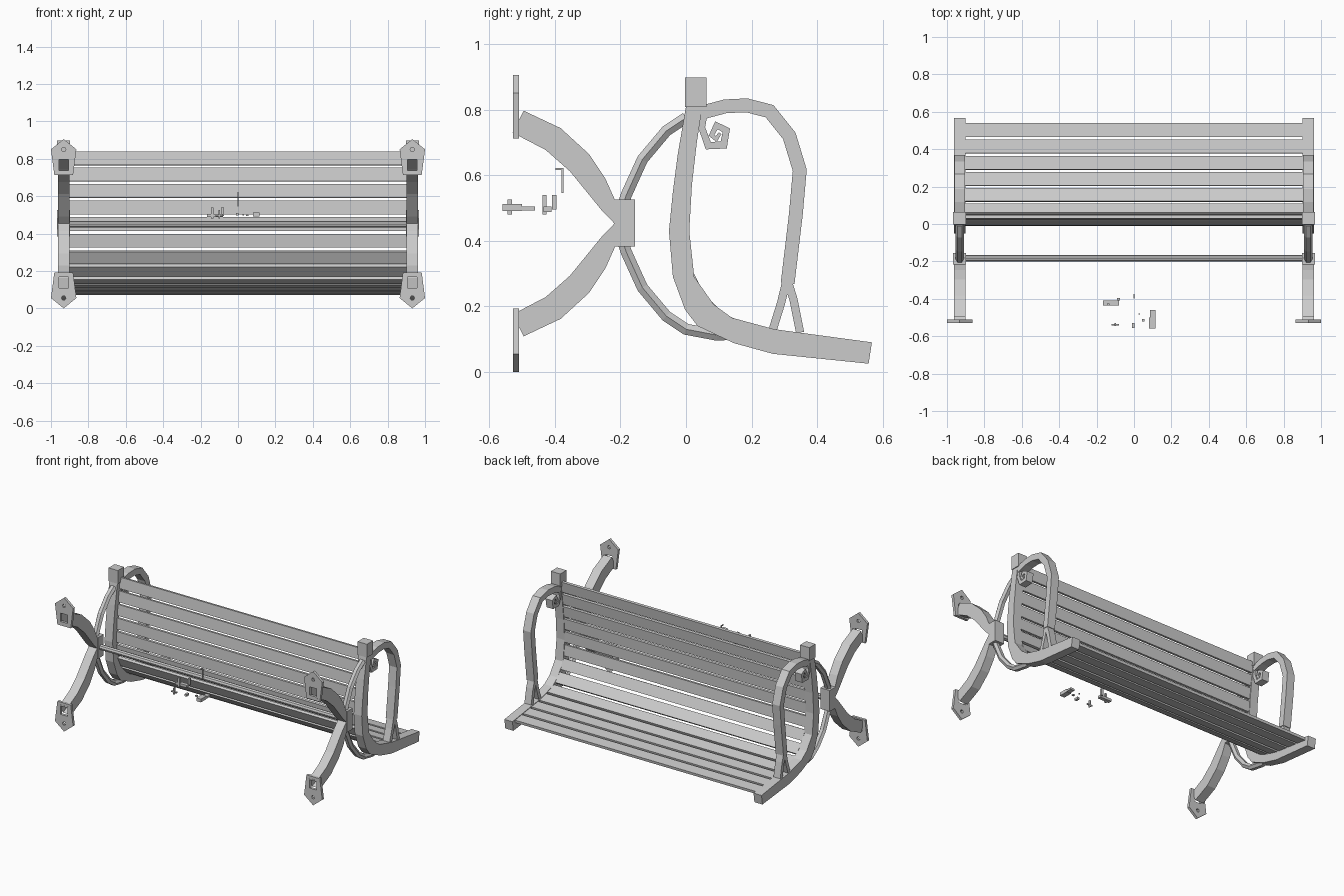
import bpy, bmesh, math
from mathutils import Vector

if "Cube" in bpy.data.objects:
    bpy.data.objects.remove(bpy.data.objects["Cube"])

XC = 0.932          # centre plane of the end frames
RECT = [(-.5, -.5), (.5, -.5), (.5, .5), (-.5, .5)]
HEX = [(-.5, -.25), (0, -.5), (.5, -.25), (.5, .25), (0, .5), (-.5, .25)]
ZM = 0.4525         # legs are symmetric about this height


def finish(name, bm, mirror=True):
    bmesh.ops.recalc_face_normals(bm, faces=bm.faces)
    me = bpy.data.meshes.new(name)
    bm.to_mesh(me)
    bm.free()
    ob = bpy.data.objects.new(name, me)
    bpy.context.collection.objects.link(ob)
    if mirror:
        ob.modifiers.new("mirror", 'MIRROR').use_mirror_merge = False
    return ob


def sweep(name, pts, widths, depth, section=RECT, start_cap=True):
    """Bar following (y, z) points at the end-frame plane."""
    p = [Vector(q) for q in pts]
    if not isinstance(widths, list):
        widths = [widths] * len(p)
    bm = bmesh.new()
    rings = []
    for i, q in enumerate(p):
        a = (q - p[i - 1]).normalized() if i else None
        b = (p[i + 1] - q).normalized() if i < len(p) - 1 else None
        t = ((a or b) + (b or a)).normalized()
        k = 1 / max(.6, t.dot(a or b))
        n = Vector((-t.y, t.x)) * widths[i] * k
        rings.append([bm.verts.new((XC + v * depth, q.x + n.x * u, q.y + n.y * u))
                      for u, v in section])
    m = len(section)
    for r, s in zip(rings, rings[1:]):
        for j in range(m):
            bm.faces.new((r[j], r[(j + 1) % m], s[(j + 1) % m], s[j]))
    if start_cap:
        bm.faces.new(rings[0])
    bm.faces.new(rings[-1])
    return finish(name, bm)


def box(name, x, y, z, mirror=True):
    bm = bmesh.new()
    bmesh.ops.create_cube(bm, size=1)
    for v in bm.verts:
        for i, r in enumerate((x, y, z)):
            v.co[i] = r[0] if v.co[i] < 0 else r[1]
    return finish(name, bm, mirror)


# side frame: one outline carrying back and seat
outer = [(0, .81), (-.025, .665), (-.04, .55), (-.052, .43), (-.04, .29), (-.003, .19),
         (.035, .14), (.145, .088), (.265, .055), (.557, .025)]
inner = [(.05, .81), (.033, .7), (.018, .57), (.01, .43), (.025, .29), (.085, .205),
         (.14, .165), (.27, .13), (.567, .09)]
bm = bmesh.new()
f = bm.faces.new([bm.verts.new((XC - .03, y, z)) for y, z in outer + inner[::-1]])
g = bmesh.ops.extrude_face_region(bm, geom=[f])['geom']
bmesh.ops.translate(bm, vec=(.06, 0, 0), verts=[v for v in g if isinstance(v, bmesh.types.BMVert)])
finish("side_frame", bm)
box("top_post", (XC - .035, XC + .035), (-.003, .063), (.808, .898))

# slats spaced by length along the frame's inner edge
path = [Vector(q) for q in [(.052, .836)] + inner[1:]]


def along(s):
    for a, b in zip(path, path[1:]):
        d = (b - a).length
        if s <= d:
            return a.lerp(b, s / d)
        s -= d
    return path[-1]


total = sum((b - a).length for a, b in zip(path, path[1:])) - .028
COUNT, GAP = 13, .015
pitch = (total + GAP) / COUNT
for i in range(COUNT):
    a, b = along(i * pitch), along(i * pitch + pitch - GAP)
    t = (b - a).normalized()
    n = Vector((t.y, -t.x))      # towards the underside
    bm = bmesh.new()
    prof = [a + n * .004, b + n * .004, b + n * .022, a + n * .022]
    ends = [[bm.verts.new((x, q.x, q.y)) for q in prof] for x in (-.905, .905)]
    for j in range(4):
        k = (j + 1) % 4
        bm.faces.new((ends[0][j], ends[0][k], ends[1][k], ends[1][j]))
    for e in ends:
        bm.faces.new(e)
    finish(f"slat_{i + 1}", bm, False)

# armrest loop, its forked foot and the scroll under it
sweep("armrest", [(.045, .79), (.12, .81), (.185, .813), (.255, .795), (.315, .72), (.347, .615),
                  (.335, .48), (.31, .27)],
      .042, .058)
sweep("armrest_fork_front", [(.308, .285), (.328, .22), (.348, .12)], .025, .05)
sweep("armrest_fork_rear", [(.308, .285), (.29, .21), (.265, .13)], .025, .05)
sweep("scroll", [(.058, .80), (.048, .745), (.068, .69), (.115, .692), (.123, .737),
                 (.093, .752), (.078, .722), (.092, .71), (.104, .728)],
      [.02, .02, .022, .022, .02, .018, .014, .012, .01], .05)

# crossed supports, joint and stretcher
box("joint_block", (XC - .035, XC + .035), (-.216, -.155), (.383, .525))
arm = [(-.195, .5), (-.182, .54), (-.133, .648), (-.06, .735), (.0, .775)]
sweep("upper_support", arm, .034, .045, HEX)
sweep("lower_support", [(y, 2 * ZM - z) for y, z in arm] + [(.095, .112), (.14, .115)],
      .034, .045, HEX)
bm = bmesh.new()
bmesh.ops.create_cone(bm, cap_ends=True, segments=8, radius1=.018, radius2=.018, depth=1.82)
for v in bm.verts:
    v.co = (v.co.z, v.co.x - .183, v.co.y + .45)
finish("stretcher", bm, False)

# legs with pierced foot plates
leg = [(-.512, .763), (-.405, .71), (-.325, .638), (-.275, .57), (-.235, .505), (-.195, .45)]
lw = [.075, .08, .078, .07, .05, .03]
for name, sgn in (("upper", 1), ("lower", -1)):
    def fz(z):
        return ZM + sgn * (z - ZM)

    sweep(name + "_leg", [(y, fz(z)) for y, z in leg], lw, .062, start_cap=False)
    rim = [(-.05, .712), (.05, .712), (.068, .85), (0, .905), (-.068, .85)]
    hole = [(-.026, .738), (.026, .738), (.026, .795), (-.026, .795)]
    bolt = [(.012 * math.cos(i * math.pi / 3), .85 + .012 * math.sin(i * math.pi / 3))
            for i in range(6)]
    bm = bmesh.new()
    edges = []
    for loop in (rim, hole, bolt):
        vs = [bm.verts.new((XC + x, -.528, fz(z))) for x, z in loop]
        edges += [bm.edges.new((vs[i - 1], vs[i])) for i in range(len(vs))]
    bmesh.ops.triangle_fill(bm, edges=edges, use_beauty=True, normal=(0, -1, 0))
    g = bmesh.ops.extrude_face_region(bm, geom=bm.faces[:], use_keep_orig=True)['geom']
    bmesh.ops.translate(bm, vec=(0, .018, 0),
                        verts=[v for v in g if isinstance(v, bmesh.types.BMVert)])
    finish(name + "_foot_plate", bm)

# small loose fittings floating beside the bench
loose = [((-.165, -.08), (-.435, -.41), (.488, .505)), ((-.145, -.13), (-.437, -.425), (.48, .54)),
         ((-.09, -.075), (-.408, -.395), (.495, .54)), ((.08, .115), (-.56, -.5), (.49, .512)),
         ((.085, .115), (-.5, -.46), (.492, .505)), ((-.12, -.08), (-.542, -.534), (.492, .5)),
         ((-.103, -.096), (-.545, -.53), (.48, .525)), ((-.012, .004), (-.556, -.528), (.497, .511)),
         ((.025, .032), (-.485, -.478), (.497, .504)), ((.042, .056), (-.52, -.508), (.495, .503)),
         ((-.003, .003), (-.38, -.373), (.545, .62)), ((-.003, .003), (-.398, -.373), (.616, .622))]
for i, b in enumerate(loose):
    box(f"loose_fitting_{i + 1}", *b, mirror=False)
